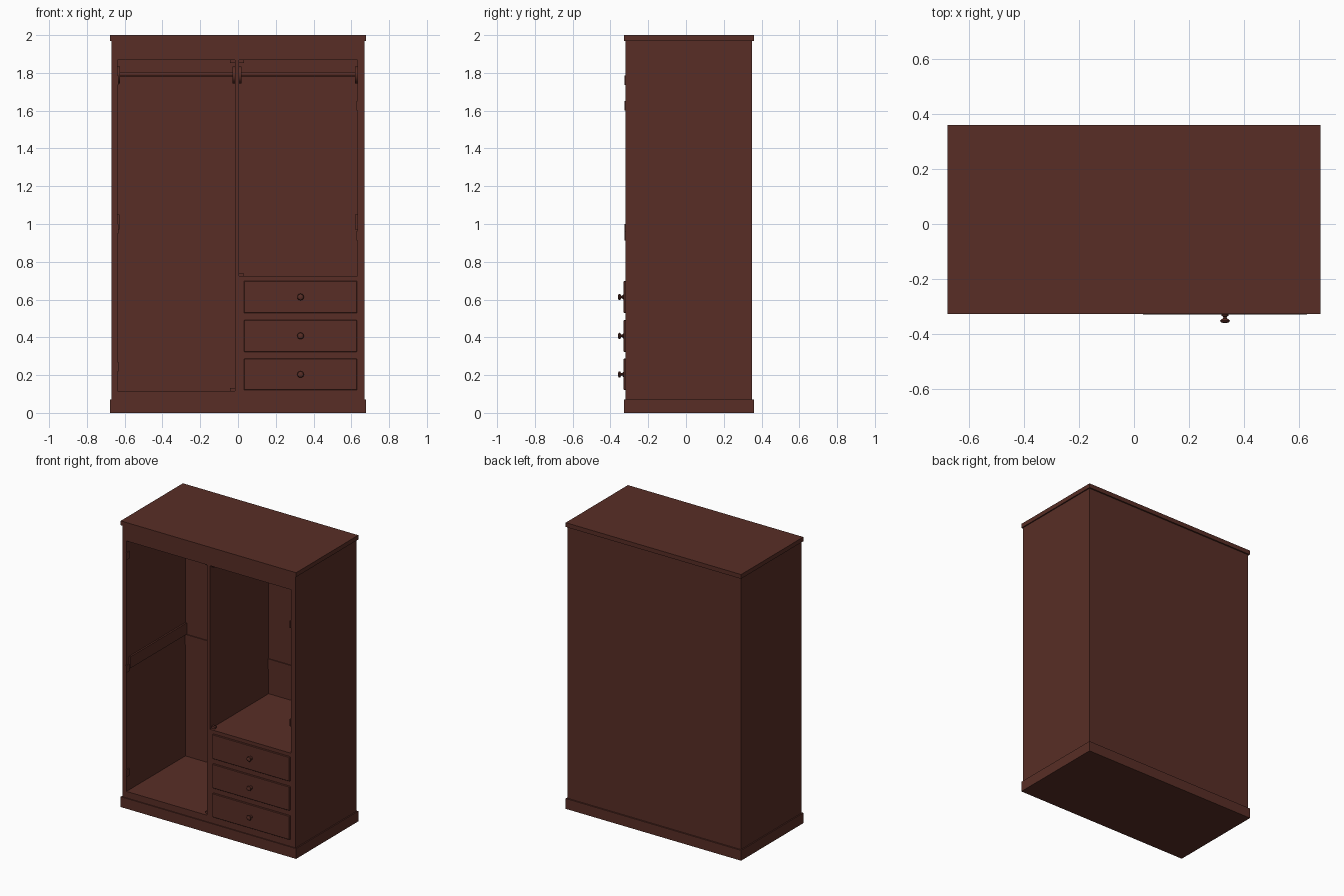
import bpy, bmesh, math
from mathutils import Matrix

if "Cube" in bpy.data.objects:
    bpy.data.objects.remove(bpy.data.objects["Cube"])

wood = bpy.data.materials.new("dark_red_brown_wood")
wood.diffuse_color = (0.098, 0.027, 0.019, 1)
wood.use_nodes = True
wood.node_tree.nodes["Principled BSDF"].inputs["Base Color"].default_value = wood.diffuse_color


def finish(name, bm, bevel=0.0):
    bmesh.ops.recalc_face_normals(bm, faces=bm.faces)
    if bevel:
        bmesh.ops.bevel(bm, geom=list(bm.edges), offset=bevel, segments=1, affect='EDGES')
    me = bpy.data.meshes.new(name)
    bm.to_mesh(me)
    bm.free()
    me.materials.append(wood)
    ob = bpy.data.objects.new(name, me)
    bpy.context.collection.objects.link(ob)
    return ob


def box(name, x, y, z, bevel=0.0):
    bm = bmesh.new()
    bmesh.ops.create_cube(bm, size=1)
    for v in bm.verts:
        for i, (lo, hi) in enumerate((x, y, z)):
            v.co[i] = lo if v.co[i] < 0 else hi
    return finish(name, bm, bevel)


def smooth(ob):
    bpy.context.view_layer.objects.active = ob
    ob.select_set(True)
    bpy.ops.object.shade_smooth_by_angle(angle=math.radians(40))
    ob.select_set(False)


def x_cylinder(name, x0, x1, y, z, r, n=24):
    bm = bmesh.new()
    m = Matrix.Translation(((x0 + x1) / 2, y, z)) @ Matrix.Rotation(math.pi / 2, 4, 'Y')
    bmesh.ops.create_cone(bm, cap_ends=True, segments=n, radius1=r, radius2=r,
                          depth=x1 - x0, matrix=m)
    smooth(finish(name, bm))


def knob(name, x, y, z):
    # turned profile: (radius, distance out from the drawer)
    prof = [(0, 0), (0.013, 0), (0.012, 0.004), (0.006, 0.008), (0.007, 0.013),
            (0.015, 0.018), (0.0175, 0.022), (0.015, 0.027), (0.008, 0.030), (0, 0.031)]
    bm = bmesh.new()
    vs = [bm.verts.new((x + r, y - d, z)) for r, d in prof]
    es = [bm.edges.new(p) for p in zip(vs, vs[1:])]
    bmesh.ops.spin(bm, geom=vs + es, cent=(x, y, z), axis=(0, 1, 0),
                   angle=2 * math.pi, steps=20)
    bmesh.ops.remove_doubles(bm, verts=bm.verts, dist=1e-5)
    smooth(finish(name, bm))


F, B, BI = -0.32, 0.35, 0.33      # front, back, inner face of back

# Carcass
box("plinth", (-0.678, 0.678), (-0.327, 0.36), (0, 0.072))
box("top_board", (-0.678, 0.678), (-0.327, 0.36), (1.97, 2.0))
box("side_panel_left", (-0.67, -0.638), (F, B), (0.07, 1.972))
box("side_panel_right", (0.632, 0.67), (F, B), (0.07, 1.972))
box("back_panel", (-0.64, 0.634), (BI, B), (0.07, 1.972))
box("left_floor", (-0.64, -0.015), (F, BI), (0.07, 0.117))
box("centre_divider", (-0.016, 0.006), (F, BI), (0.07, 1.972))
box("header_rail", (-0.64, 0.634), (F, F + 0.03), (1.867, 1.972))
box("drawer_case", (0.005, 0.634), (F, BI), (0.07, 0.724))

# Drawers with knobs
for i, (z0, z1) in enumerate(((0.12, 0.287), (0.323, 0.492), (0.528, 0.699))):
    box(f"drawer_front_{i + 1}", (0.032, 0.63), (-0.33, -0.31), (z0, z1), 0.003)
    knob(f"drawer_knob_{i + 1}", 0.331, -0.33, (z0 + z1) / 2)

# Hanging rails with round end brackets
for side, x0, x1 in (("left", -0.638, -0.016), ("right", 0.006, 0.632)):
    x_cylinder(f"hanging_rail_{side}", x0, x1, 0.015, 1.793, 0.011)
    x_cylinder(f"rail_bracket_{side}_a", x0 - 0.002, x0 + 0.012, 0.015, 1.79, 0.045)
    x_cylinder(f"rail_bracket_{side}_b", x1 - 0.012, x1 + 0.002, 0.015, 1.79, 0.045)
    box(f"back_rail_{side}", (x0, x1), (BI - 0.006, BI + 0.002), (0.90, 0.97))

# Shelf cleats on the side walls
box("shelf_cleat_left", (-0.64, -0.627), (-0.29, BI), (0.97, 1.05))
box("shelf_cleat_right", (0.62, 0.634), (-0.29, BI), (0.97, 1.05))

# Hinge plates left on the frame
for side, x, zs in (("left", -0.637, (0.245, 0.975, 1.762)), ("right", 0.631, (0.938, 1.625))):
    for i, z in enumerate(zs):
        box(f"hinge_{side}_{i + 1}", (x - 0.004, x + 0.004), (-0.325, -0.295), (z - 0.025, z + 0.025))

# Door catches in the corners by the divider
for i, (x, z) in enumerate(((-0.029, 0.123), (-0.029, 1.86), (0.018, 0.73), (0.018, 1.86))):
    box(f"door_catch_{i + 1}", (x - 0.013, x + 0.013), (-0.30, -0.28), (z - 0.008, z + 0.008))
